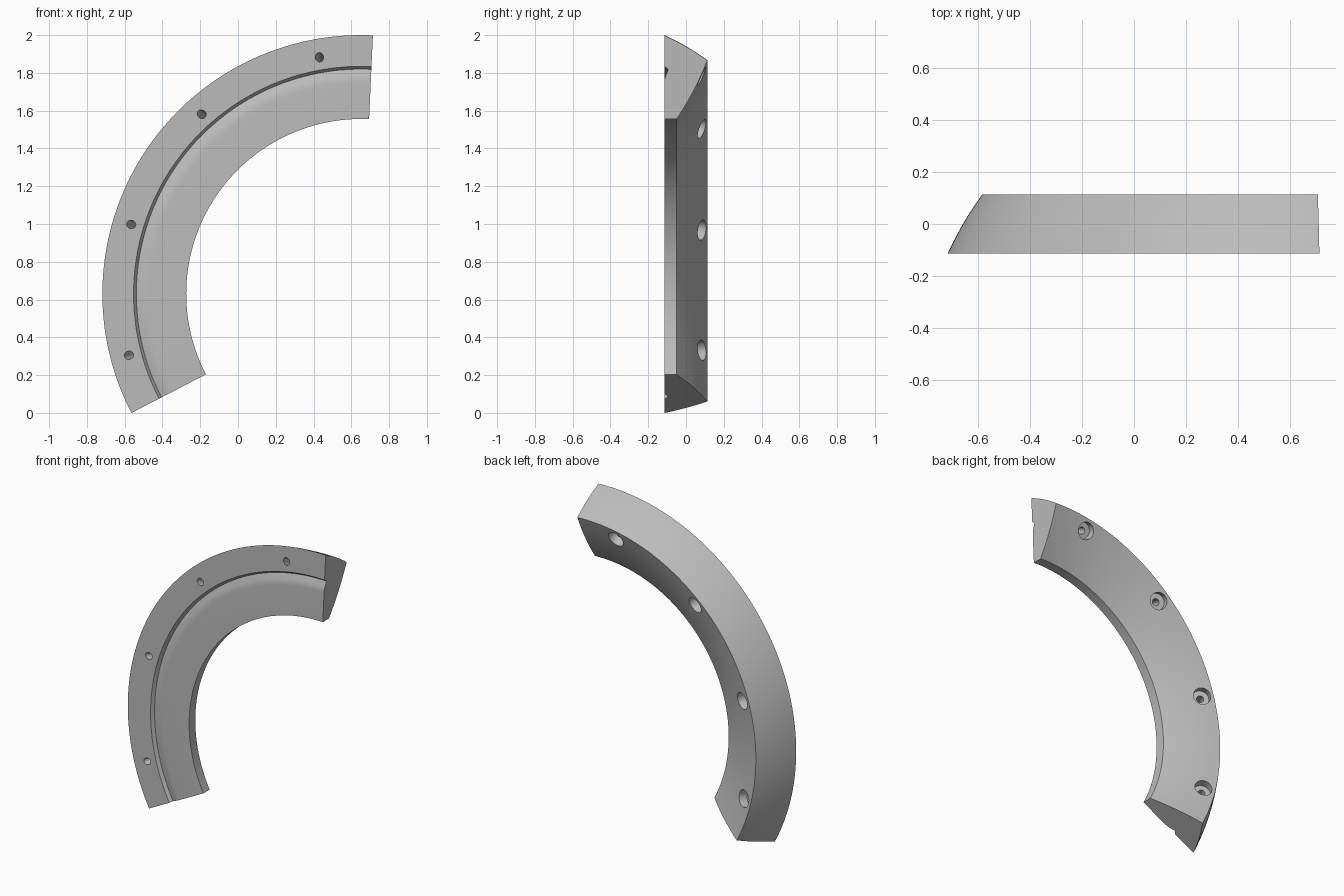
import bpy, bmesh, math
from mathutils import Vector

if "Cube" in bpy.data.objects:
    bpy.data.objects.remove(bpy.data.objects["Cube"])

CX, CZ = 0.652, 0.63            # centre of the arc
START, END, STEPS = 87.4, 207.4, 96

grey = bpy.data.materials.new("grey")
grey.use_nodes = True
colour = (0.5, 0.5, 0.5, 1)
grey.diffuse_color = colour
grey.node_tree.nodes["Principled BSDF"].inputs["Base Color"].default_value = colour


def at(r, y, deg):
    a = math.radians(deg)
    return Vector((CX + r * math.cos(a), y, CZ + r * math.sin(a)))


def bowed(p, q, sag, n=8):
    """Points from p up to (not including) q, bowed sideways by sag."""
    dr, dy = q[0] - p[0], q[1] - p[1]
    length = math.hypot(dr, dy)
    pts = []
    for i in range(n):
        t = i / n
        b = 4 * sag * t * (1 - t) / length
        pts.append((p[0] + dr * t + dy * b, p[1] + dy * t - dr * b))
    return pts


# Cross-section (radius, depth): convex rim, concave back, grooved front
front_out, back, inner = (1.37, -0.114), (1.237, 0.113), (0.926, -0.05)
profile = bowed(front_out, back, 0.007) + bowed(back, inner, 0.01)
profile += [inner, (0.926, -0.114), (1.12, -0.114), (1.14, -0.1125),
            (1.155, -0.108), (1.19, -0.094), (1.205, -0.114)]

# Sweep the cross-section around the arc
bm = bmesh.new()
rings = []
for i in range(STEPS + 1):
    deg = START + (END - START) * i / STEPS
    rings.append([bm.verts.new(at(r, y, deg)) for r, y in profile])
n = len(profile)
for a, b in zip(rings, rings[1:]):
    for j in range(n):
        k = (j + 1) % n
        bm.faces.new((a[j], a[k], b[k], b[j]))
bm.faces.new(rings[0])
bm.faces.new(rings[-1])
bmesh.ops.recalc_face_normals(bm, faces=bm.faces)
mesh = bpy.data.meshes.new("arc_segment")
bm.to_mesh(mesh)
bm.free()
mesh.materials.append(grey)
segment = bpy.data.objects.new("arc_segment", mesh)
bpy.context.collection.objects.link(segment)
bpy.context.view_layer.objects.active = segment


def cut(radius, p, q):
    """Drill a round hole from p to q."""
    axis = q - p
    bpy.ops.mesh.primitive_cylinder_add(
        vertices=32, radius=radius, depth=axis.length, location=(p + q) / 2,
        rotation=axis.to_track_quat('Z', 'Y').to_euler())
    cutter = bpy.context.object
    cutter.name = "hole_cutter"
    cutter.hide_render = True
    cutter.data.materials.append(grey)
    mod = segment.modifiers.new("hole", 'BOOLEAN')
    mod.operation, mod.solver, mod.object = 'DIFFERENCE', 'EXACT', cutter
    bpy.context.view_layer.objects.active = segment
    bpy.ops.object.modifier_apply(modifier=mod.name)
    bpy.data.objects.remove(cutter)


# Four bolt holes square to the back, each with a counterbore
for i in range(4):
    deg = (START + END) / 2 + (i - 1.5) * 31.6

    def along(s):
        return at(1.272 - 0.463 * s, -0.114 + 0.886 * s, deg)
    cut(0.022, along(-0.08), along(0.3))
    cut(0.054, along(0.172), along(0.32))

bpy.ops.object.select_all(action='DESELECT')
segment.select_set(True)
bpy.context.view_layer.objects.active = segment
bpy.ops.object.shade_smooth_by_angle(angle=math.radians(30))
